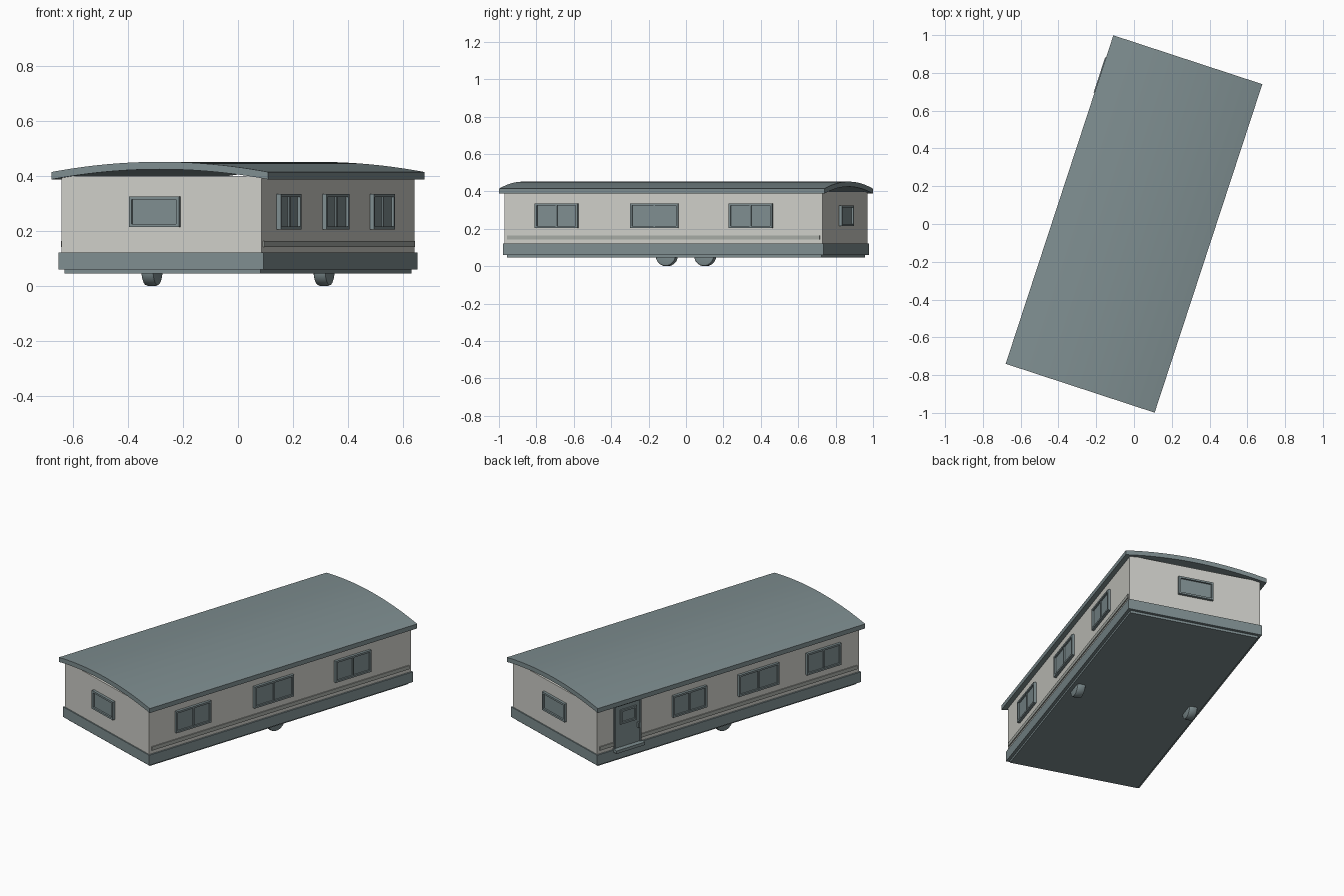
import bpy, bmesh, math
from mathutils import Matrix, Vector

cube = bpy.data.objects.get("Cube")
if cube:
    bpy.data.objects.remove(cube, do_unlink=True)

TURN = math.radians(-18.15)      # the whole home stands turned on the plot
HALF_W, HALF_L = 0.384, 0.895    # wall half sizes


def material(name, rgb):
    m = bpy.data.materials.new(name)
    m.use_nodes = True
    m.diffuse_color = (*rgb, 1)
    m.node_tree.nodes["Principled BSDF"].inputs["Base Color"].default_value = (*rgb, 1)
    return m


CREAM = material("cream_wall", (0.62, 0.62, 0.58))
SLATE = material("slate_trim", (0.21, 0.27, 0.28))
STRIPE = material("grey_stripe", (0.38, 0.40, 0.37))


def finish(name, bm, mat, smooth=False):
    bmesh.ops.recalc_face_normals(bm, faces=bm.faces)
    mesh = bpy.data.meshes.new(name)
    bm.to_mesh(mesh)
    bm.free()
    mesh.materials.append(mat)
    ob = bpy.data.objects.new(name, mesh)
    ob.rotation_euler.z = TURN
    bpy.context.collection.objects.link(ob)
    if smooth:
        bpy.ops.object.select_all(action='DESELECT')
        ob.select_set(True)
        bpy.context.view_layer.objects.active = ob
        bpy.ops.object.shade_smooth_by_angle(angle=math.radians(35))
    return ob


def add_box(bm, lo, hi, frame=Matrix()):
    lo, hi = Vector(lo), Vector(hi)
    place = Matrix.Translation((lo + hi) / 2) @ Matrix.Diagonal((*(hi - lo), 1))
    bmesh.ops.create_cube(bm, size=1, matrix=frame @ place)


def box(name, lo, hi, mat):
    bm = bmesh.new()
    add_box(bm, lo, hi)
    return finish(name, bm, mat)


def wall_frame(side):
    """Frame of a wall: x runs along it, y points out of it, z is up."""
    angle, dist = {"left": (-90, HALF_W), "right": (90, HALF_W),
                   "front": (180, HALF_L), "back": (0, HALF_L)}[side]
    return Matrix.Rotation(math.radians(angle), 4, 'Z') @ Matrix.Translation((0, dist, 0))


def window(name, side, a, b, z0, z1, split=False):
    """Raised frame with a recessed pane, and a mullion when split."""
    f = wall_frame(side)
    # wall x of a long or short side against the model's own axis
    if side in ("left", "front"):
        a, b = -b, -a
    bm = bmesh.new()
    t, d = 0.011, 0.016
    add_box(bm, (a, -0.005, z0), (a + t, d, z1), f)
    add_box(bm, (b - t, -0.005, z0), (b, d, z1), f)
    add_box(bm, (a + t, -0.005, z0), (b - t, d, z0 + t), f)
    add_box(bm, (a + t, -0.005, z1 - t), (b - t, d, z1), f)
    add_box(bm, (a + t, -0.005, z0 + t), (b - t, 0.006, z1 - t), f)
    if split:
        c = (a + b) / 2
        add_box(bm, (c - 0.004, 0, z0 + t), (c + 0.004, 0.012, z1 - t), f)
    finish(name, bm, SLATE)


# Body: floor frame, skirt and walls
box("floor_frame", (-0.376, -0.885, 0.046), (0.376, 0.885, 0.07), SLATE)
box("skirt", (-0.393, -0.902, 0.06), (0.393, 0.902, 0.121), SLATE)
box("walls", (-HALF_W, -HALF_L, 0.1), (HALF_W, HALF_L, 0.4), CREAM)

# Curved roof shell
bm = bmesh.new()
half, steps = 0.415, 24
xs = [half * (2 * i / steps - 1) for i in range(steps + 1)]
rise = [0.037 * (1 - (x / half) ** 2) for x in xs]
outline = [(x, 0.415 + r) for x, r in zip(xs, rise)]
outline += [(x, 0.388 + r) for x, r in reversed(list(zip(xs, rise)))]
n = len(outline)
ends = [[bm.verts.new((x, y, z)) for x, z in outline] for y in (-0.915, 0.915)]
for i in range(n):
    j = (i + 1) % n
    bm.faces.new((ends[0][i], ends[0][j], ends[1][j], ends[1][i]))
for ring in ends:
    for i in range(steps):
        bm.faces.new((ring[i], ring[i + 1], ring[n - 2 - i], ring[n - 1 - i]))
finish("roof", bm, SLATE, smooth=True)

# Rub strips on the long sides, broken by the door
box("left_strip", (HALF_W, -0.88, 0.142), (HALF_W + 0.006, 0.88, 0.164), STRIPE)
box("right_strip_long", (-HALF_W - 0.006, -0.88, 0.142), (-HALF_W, 0.6, 0.164), STRIPE)
box("right_strip_short", (-HALF_W - 0.006, 0.785, 0.142), (-HALF_W, 0.88, 0.164), STRIPE)

# Windows
for i, (a, b) in enumerate([(-0.72, -0.48), (-0.185, 0.085), (0.37, 0.615)]):
    window(f"left_window_{i + 1}", "left", a, b, 0.205, 0.335, True)
for i, (a, b) in enumerate([(-0.765, -0.53), (-0.34, -0.065), (0.154, 0.385)]):
    window(f"right_window_{i + 1}", "right", a, b, 0.205, 0.335, True)
window("front_window", "front", -0.12, 0.072, 0.215, 0.325)
window("back_window", "back", -0.105, 0.1, 0.215, 0.325)

# Door on the right side, with frame, window, handle and step
bm = bmesh.new()
door = wall_frame("right")
y0, y1, z0, z1 = 0.6, 0.785, 0.12, 0.385
add_box(bm, (y0 + 0.01, -0.005, z0), (y1 - 0.01, 0.006, z1 - 0.01), door)
add_box(bm, (y0, -0.005, z0), (y0 + 0.01, 0.012, z1), door)
add_box(bm, (y1 - 0.01, -0.005, z0), (y1, 0.012, z1), door)
add_box(bm, (y0 + 0.01, -0.005, z1 - 0.01), (y1 - 0.01, 0.012, z1), door)
finish("door", bm, SLATE)
window("door_window", "right", 0.635, 0.745, 0.265, 0.35)
box("door_handle", (-HALF_W - 0.02, 0.617, 0.215), (-HALF_W, 0.629, 0.245), SLATE)
box("door_step", (-0.42, 0.595, 0.108), (-HALF_W, 0.79, 0.126), SLATE)

# One wheel on each side, with rounded tread edges
for side, name in ((1, "left_wheel"), (-1, "right_wheel")):
    bm = bmesh.new()
    bmesh.ops.create_cone(
        bm, cap_ends=True, segments=32, radius1=0.058, radius2=0.058, depth=0.05,
        matrix=Matrix.Translation((side * 0.33, 0, 0.058)) @ Matrix.Rotation(math.pi / 2, 4, 'Y'))
    rims = [e for e in bm.edges if abs(e.verts[0].co.x - e.verts[1].co.x) < 0.001]
    bmesh.ops.bevel(bm, geom=rims, offset=0.01, segments=2, affect='EDGES', profile=0.5)
    finish(name, bm, SLATE, smooth=True)
